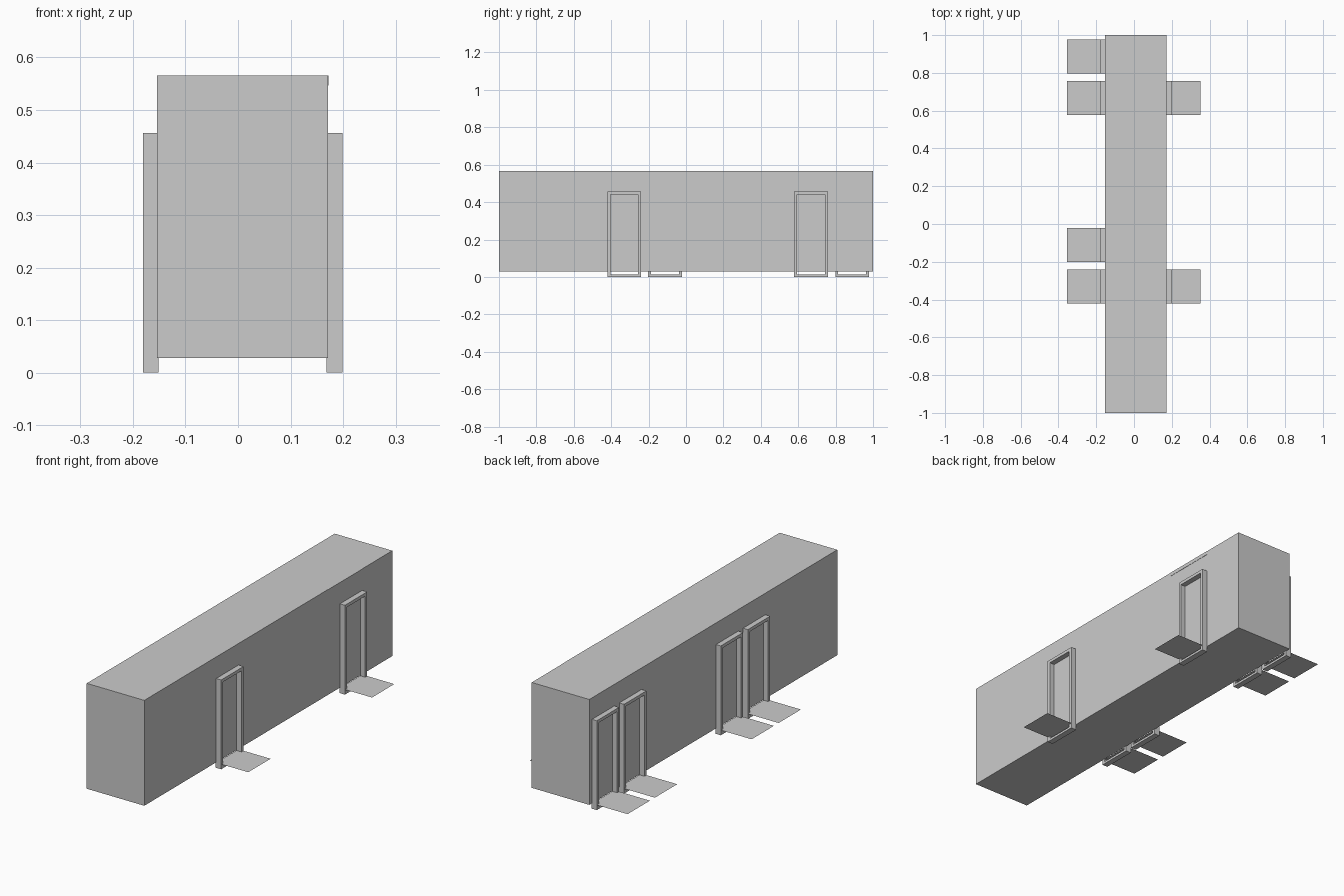
import bpy, bmesh
from mathutils import Vector

if "Cube" in bpy.data.objects:
    bpy.data.objects.remove(bpy.data.objects["Cube"])


def add_mesh(name, bm):
    mesh = bpy.data.meshes.new(name)
    bm.to_mesh(mesh)
    bm.free()
    obj = bpy.data.objects.new(name, mesh)
    bpy.context.collection.objects.link(obj)
    return obj


def box(name, lo, hi):
    lo, hi = Vector(lo), Vector(hi)
    bm = bmesh.new()
    bmesh.ops.create_cube(bm, size=1)
    for v in bm.verts:
        v.co = (lo + hi) / 2 + v.co * (hi - lo)
    return add_mesh(name, bm)


def door_frame(name, x0, x1, y, w, h, jamb, sill):
    # Rectangular ring extruded through the frame depth
    bm = bmesh.new()
    outer = [(y - w, 0), (y + w, 0), (y + w, h), (y - w, h)]
    inner = [(y - w + jamb, sill), (y + w - jamb, sill),
             (y + w - jamb, h - jamb), (y - w + jamb, h - jamb)]
    o = [bm.verts.new((x0, a, b)) for a, b in outer]
    i = [bm.verts.new((x0, a, b)) for a, b in inner]
    faces = [bm.faces.new((o[k], o[(k + 1) % 4], i[(k + 1) % 4], i[k])) for k in range(4)]
    ext = bmesh.ops.extrude_face_region(bm, geom=faces, use_keep_orig=True)
    for v in ext["geom"]:
        if isinstance(v, bmesh.types.BMVert):
            v.co.x = x1
    bmesh.ops.recalc_face_normals(bm, faces=bm.faces)
    return add_mesh(name, bm)


def pad(name, x0, x1, y, w, z):
    # Single flat sheet on the floor outside a door
    bm = bmesh.new()
    bm.faces.new([bm.verts.new(c) for c in
                  ((x0, y - w, z), (x1, y - w, z), (x1, y + w, z), (x0, y + w, z))])
    return add_mesh(name, bm)


LEFT, RIGHT, FLOOR, ROOF = -0.154, 0.171, 0.028, 0.566

# Long closed corridor block
box("corridor_body", (LEFT, -1, FLOOR), (RIGHT, 1, ROOF))

# Doorways: frame and floor pad, four on the left and two on the right
for n, y in enumerate((-0.33, -0.112, 0.668, 0.888)):
    door_frame(f"left_door_frame_{n}", -0.181, -0.151, y, 0.09, 0.456, 0.016, 0.012)
    pad(f"left_door_pad_{n}", -0.355, LEFT, y, 0.09, FLOOR - 0.002)
for n, y in enumerate((-0.33, 0.668)):
    door_frame(f"right_door_frame_{n}", 0.168, 0.199, y, 0.09, 0.456, 0.016, 0.012)
    pad(f"right_door_pad_{n}", RIGHT, 0.352, y, 0.09, FLOOR - 0.002)

# Thin trim along the top edge of the right wall
box("roof_edge_trim", (0.165, 0.48, 0.547), (0.1725, 0.76, 0.566))
